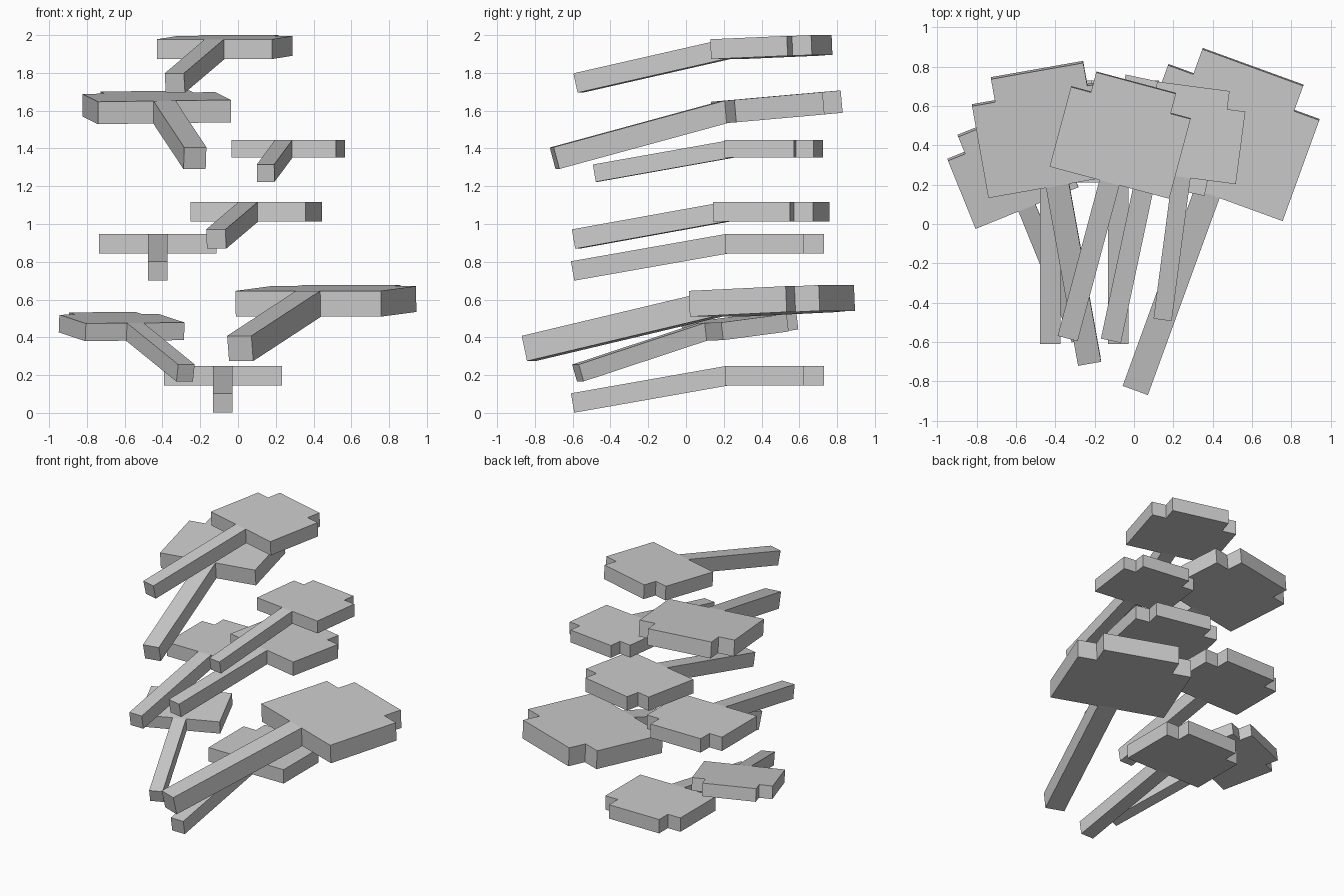
import bpy, bmesh
from math import radians
from mathutils import Matrix, Vector, Euler

if "Cube" in bpy.data.objects:
    bpy.data.objects.remove(bpy.data.objects["Cube"])


def extruded(name, outline, matrix):
    """Flat outline (top at z = 0) extruded one unit down, then placed."""
    bm = bmesh.new()
    face = bm.faces.new([bm.verts.new((x, y, 0)) for x, y in outline])
    res = bmesh.ops.extrude_face_region(bm, geom=[face], use_keep_orig=True)
    verts = [g for g in res["geom"] if isinstance(g, bmesh.types.BMVert)]
    bmesh.ops.translate(bm, verts=verts, vec=(0, 0, -1))
    bmesh.ops.recalc_face_normals(bm, faces=bm.faces)
    mesh = bpy.data.meshes.new(name)
    bm.to_mesh(mesh)
    bm.free()
    obj = bpy.data.objects.new(name, mesh)
    obj.matrix_world = matrix
    bpy.context.collection.objects.link(obj)


# Outlines in leaf units: stepped blade, and straight stem hinged at its end
half = [(3, 0), (3, 4), (2, 4), (2, 5)]
BLADE = half + [(-x, y) for x, y in reversed(half)]
STEM = [(-0.5, -8), (0.5, -8), (0.5, 0), (-0.5, 0)]
STEM_DROOP = Matrix.Rotation(radians(10), 4, "X")

# Leaves, top to bottom: hinge position, tilt (x, y, z degrees), unit size
LEAVES = [
    ((-0.125, 0.21, 1.978), (2.4, 0, -15), 0.105),
    ((-0.389, 0.194, 1.652), (5, -0.8, 10), 0.119),
    ((0.241, 0.239, 1.444), (0, 0, -7.5), 0.093),
    ((0.053, 0.208, 1.116), (0, 0, -12), 0.104),
    ((-0.425, 0.21, 0.947), (0, 0, 0), 0.104),
    ((0.371, 0.155, 0.646), (2.6, 0, -20), 0.1365),
    ((-0.544, 0.081, 0.476), (7, -0.5, 22), 0.094),
    ((-0.08, 0.21, 0.248), (0, 0, 0), 0.104),
]

for i, (pos, tilt, unit) in enumerate(LEAVES, 1):
    rot = Euler([radians(a) for a in tilt]).to_matrix().to_4x4()
    place = Matrix.Translation(Vector(pos)) @ rot @ Matrix.Scale(unit, 4)
    extruded(f"leaf_blade_{i}", BLADE, place)
    extruded(f"leaf_stem_{i}", STEM, place @ STEM_DROOP)
